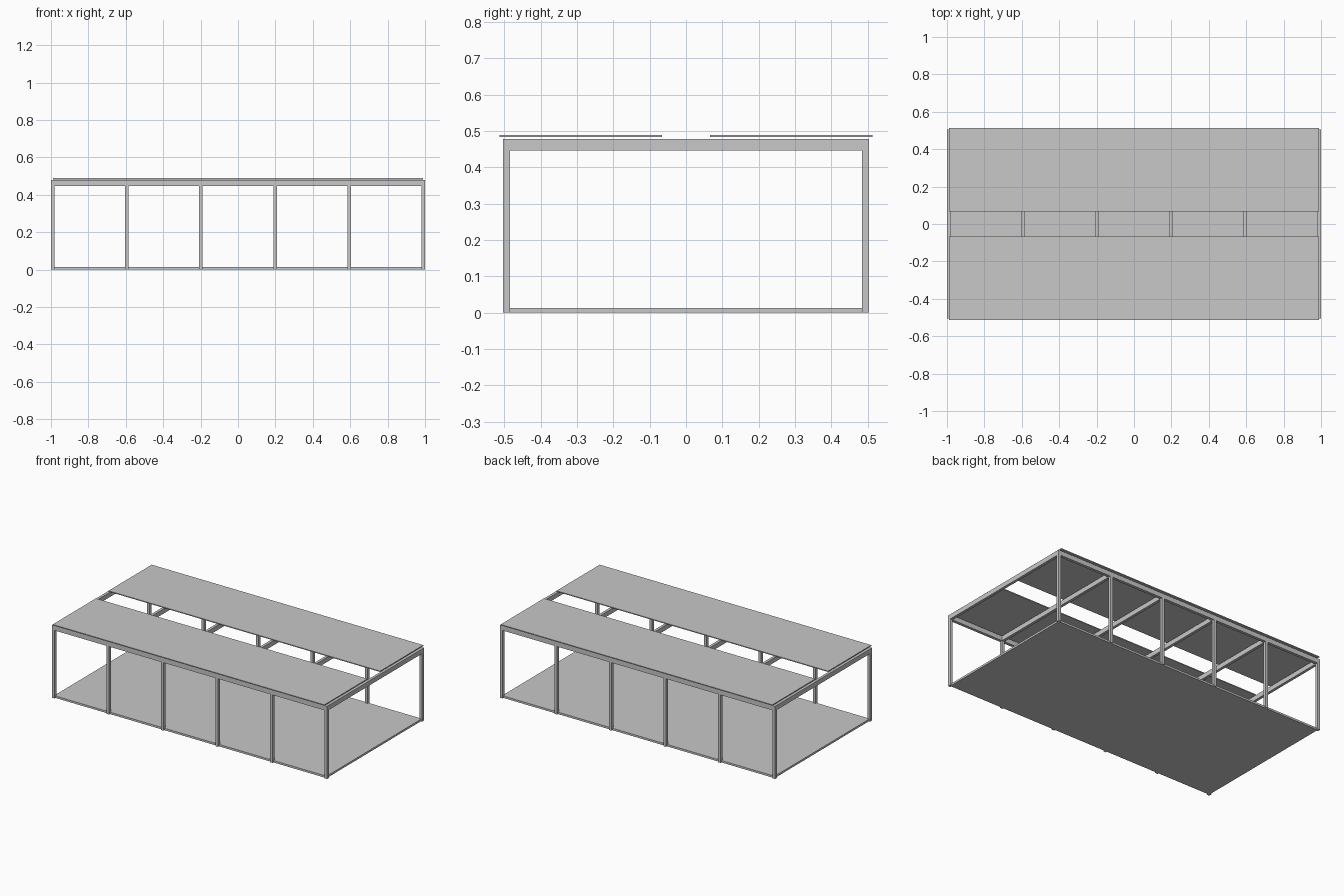
import bpy

cube = bpy.data.objects.get("Cube")
if cube:
    bpy.data.objects.remove(cube, do_unlink=True)

grey = bpy.data.materials.new("light_grey")
grey.use_nodes = True
colour = (0.58, 0.58, 0.58, 1)
grey.diffuse_color = colour
grey.node_tree.nodes["Principled BSDF"].inputs["Base Color"].default_value = colour


def box(name, x, y, z):
    """Box spanning the given (low, high) ranges."""
    bpy.ops.mesh.primitive_cube_add(size=1, location=[sum(r) / 2 for r in (x, y, z)])
    ob = bpy.context.object
    ob.name = name
    ob.scale = [r[1] - r[0] for r in (x, y, z)]
    bpy.ops.object.transform_apply(location=False, rotation=False, scale=True)
    ob.data.materials.append(grey)
    return ob


BEAM = (0.447, 0.478)
HALF = 0.009       # half thickness of posts and cross beams
OUT, IN = 0.504, 0.485
END = 0.991        # centre of the end frames

# Floor slab
box("floor", (-0.991, 0.991), (-0.495, 0.495), (0, 0.013))

# Six frames: two posts and a cross beam each
for i in range(6):
    cx = -END + i * END * 2 / 5
    span = (cx - HALF, cx + HALF)
    box(f"front_post_{i + 1}", span, (-OUT, -IN), (0, BEAM[0]))
    box(f"back_post_{i + 1}", span, (IN, OUT), (0, BEAM[0]))
    box(f"cross_beam_{i + 1}", span, (-IN, IN), BEAM)

# Long beams and roof panels on both sides, with an open strip between
for side, s in (("front", -1), ("back", 1)):
    box(f"{side}_beam", (-1, 1), sorted((s * IN, s * OUT)), BEAM)
    box(f"{side}_roof_panel", (-0.988, 0.988), sorted((s * 0.066, s * 0.514)), (0.483, 0.489))
